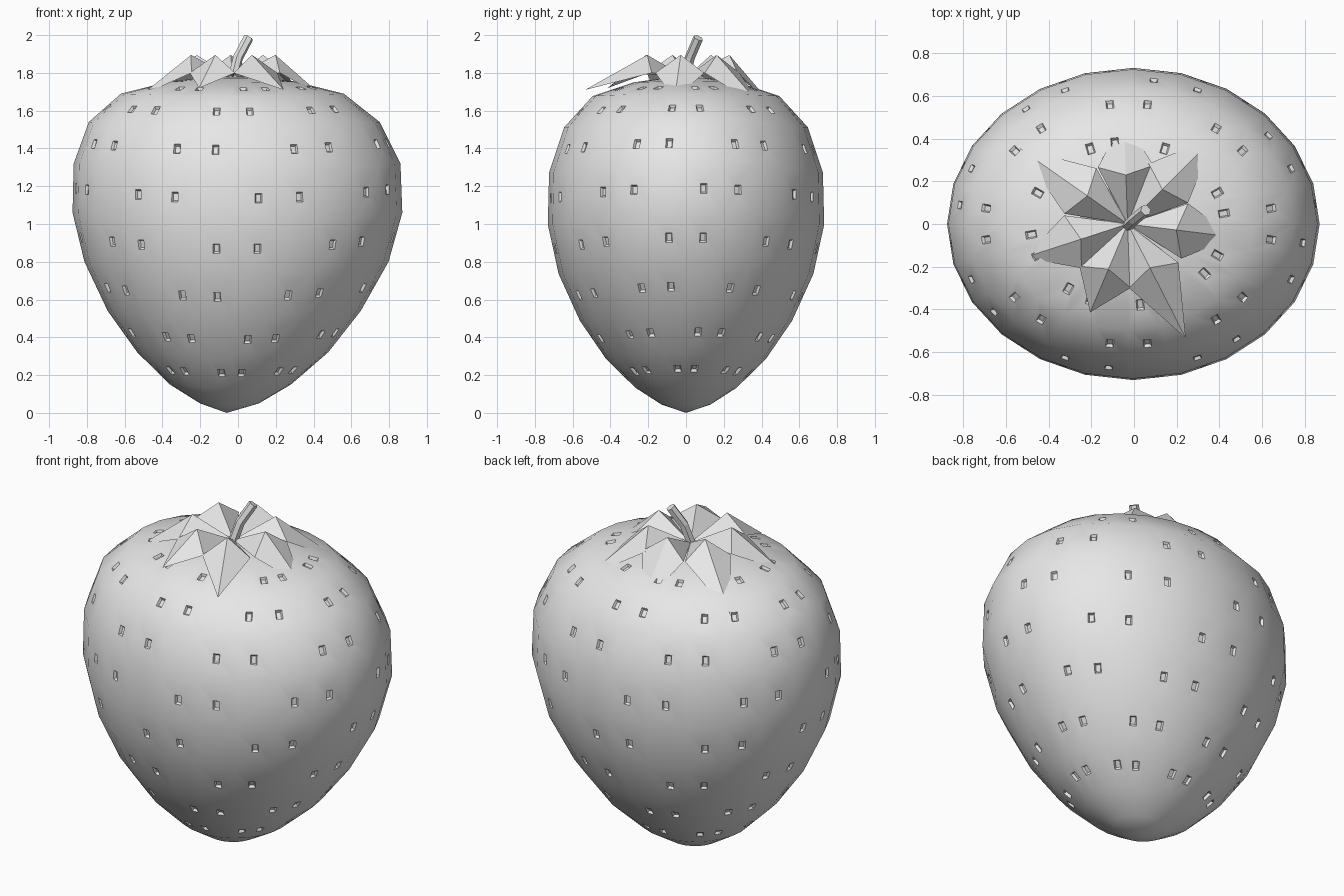
import bpy, bmesh
from math import sin, cos, pi, radians
from mathutils import Vector

cube = bpy.data.objects.get("Cube")
if cube:
    bpy.data.objects.remove(cube, do_unlink=True)

grey = bpy.data.materials.new("plain_grey")
grey.use_nodes = True
grey.diffuse_color = (0.8, 0.8, 0.8, 1)
grey.node_tree.nodes["Principled BSDF"].inputs["Base Color"].default_value = (0.8, 0.8, 0.8, 1)


def add_object(name, data):
    obj = bpy.data.objects.new(name, data)
    data.materials.append(grey)
    bpy.context.scene.collection.objects.link(obj)
    return obj


def mesh_object(name, bm):
    bmesh.ops.recalc_face_normals(bm, faces=bm.faces)
    mesh = bpy.data.meshes.new(name)
    bm.to_mesh(mesh)
    bm.free()
    return add_object(name, mesh)


# Fruit body: elliptical rings given as (x radius, x centre, height)
SIDES = 24
DEPTH_RATIO = 0.838
rings = [(0.155, -0.045, 0.05), (0.32, -0.04, 0.15), (0.505, -0.028, 0.32),
         (0.67, -0.02, 0.54), (0.805, -0.008, 0.80), (0.873, -0.003, 1.06),
         (0.865, -0.005, 1.32), (0.77, -0.02, 1.54), (0.59, -0.03, 1.69),
         (0.33, -0.03, 1.755), (0.14, -0.03, 1.775)]

bm = bmesh.new()
loops = []
for radius, centre, height in rings:
    # The rings dip a little at the front and back
    dip = 0.065 * sin(pi * height / 1.8)
    loop = []
    for k in range(SIDES):
        a = 2 * pi * k / SIDES
        loop.append(bm.verts.new((centre + radius * sin(a),
                                  -radius * DEPTH_RATIO * cos(a),
                                  height - dip * cos(a) ** 2)))
    loops.append(loop)

bottom = bm.verts.new((-0.06, 0, 0))
top = bm.verts.new((-0.03, 0, 1.78))
pitted = []
for k in range(SIDES):
    n = (k + 1) % SIDES
    bm.faces.new((bottom, loops[0][n], loops[0][k]))
    bm.faces.new((top, loops[-1][k], loops[-1][n]))
    for j in range(len(loops) - 1):
        face = bm.faces.new((loops[j][k], loops[j][n], loops[j + 1][n], loops[j + 1][k]))
        # Seeds fill two faces out of three, shifting by one on each row
        if 1 <= j <= 8 and (k - (j - 1)) % 3 != 1:
            pitted.append(face)
bm.normal_update()


# Seed pits: small tapered rectangles sunk into the faces
def shape_inset(face, centre, right, up, width, height):
    middle = face.calc_center_median()
    for v in face.verts:
        off = v.co - middle
        sx = 1 if off.dot(right) > 0 else -1
        sy = 1 if off.dot(up) > 0 else -1
        v.co = centre + right * sx * width / 2 + up * sy * height / 2


for face in pitted:
    normal = face.normal.copy()
    centre = face.calc_center_median()
    up = (Vector((0, 0, 1)) - normal * normal.z).normalized()
    right = up.cross(normal)
    bmesh.ops.inset_individual(bm, faces=[face], thickness=0.01)
    shape_inset(face, centre, right, up, 0.036, 0.052)
    bmesh.ops.inset_individual(bm, faces=[face], thickness=0.004)
    shape_inset(face, centre - normal * 0.014, right, up, 0.024, 0.038)

body = mesh_object("fruit_body", bm)
bpy.ops.object.select_all(action="DESELECT")
body.select_set(True)
bpy.context.view_layer.objects.active = body
bpy.ops.object.shade_smooth_by_angle(angle=radians(40))

# Leaves: folded sheets around the stem, as (direction, tip reach, tip height)
leaves = [(-63, 0.60, 1.71), (-7, 0.50, 1.66), (45, 0.58, 1.61), (92, 0.50, 1.58),
          (145, 0.62, 1.62), (198, 0.51, 1.68), (247, 0.45, 1.72)]
base = Vector((-0.03, 0, 1.775))
for number, (direction, reach, tip_height) in enumerate(leaves, 1):
    a = radians(direction)
    out, side = Vector((cos(a), sin(a), 0)), Vector((-sin(a), cos(a), 0))
    bm = bmesh.new()

    def point(along, across, height):
        return bm.verts.new((base.x + out.x * along + side.x * across,
                             out.y * along + side.y * across, height))

    root = point(0, 0, base.z)
    ridge = point(0.23, 0, 1.895)
    left, right = point(0.27, 0.13, 1.80), point(0.27, -0.13, 1.80)
    tip = point(reach, 0, tip_height)
    for corners in ((root, ridge, left), (root, right, ridge),
                    (left, ridge, tip), (ridge, right, tip)):
        bm.faces.new(corners)
    bm.normal_update()
    mesh = bpy.data.meshes.new("leaf")
    bm.to_mesh(mesh)
    bm.free()
    add_object(f"leaf_{number}", mesh)

# Stem: a bent six-sided stalk
curve = bpy.data.curves.new("stem", "CURVE")
curve.dimensions = "3D"
curve.bevel_depth = 0.027
curve.bevel_resolution = 1
curve.use_fill_caps = True
spline = curve.splines.new("POLY")
path = [(-0.03, -0.01, 1.76), (0.0, 0.02, 1.88), (0.055, 0.065, 1.985)]
spline.points.add(len(path) - 1)
for p, co in zip(spline.points, path):
    p.co = (*co, 1)
spline.use_smooth = False
add_object("stem", curve)
